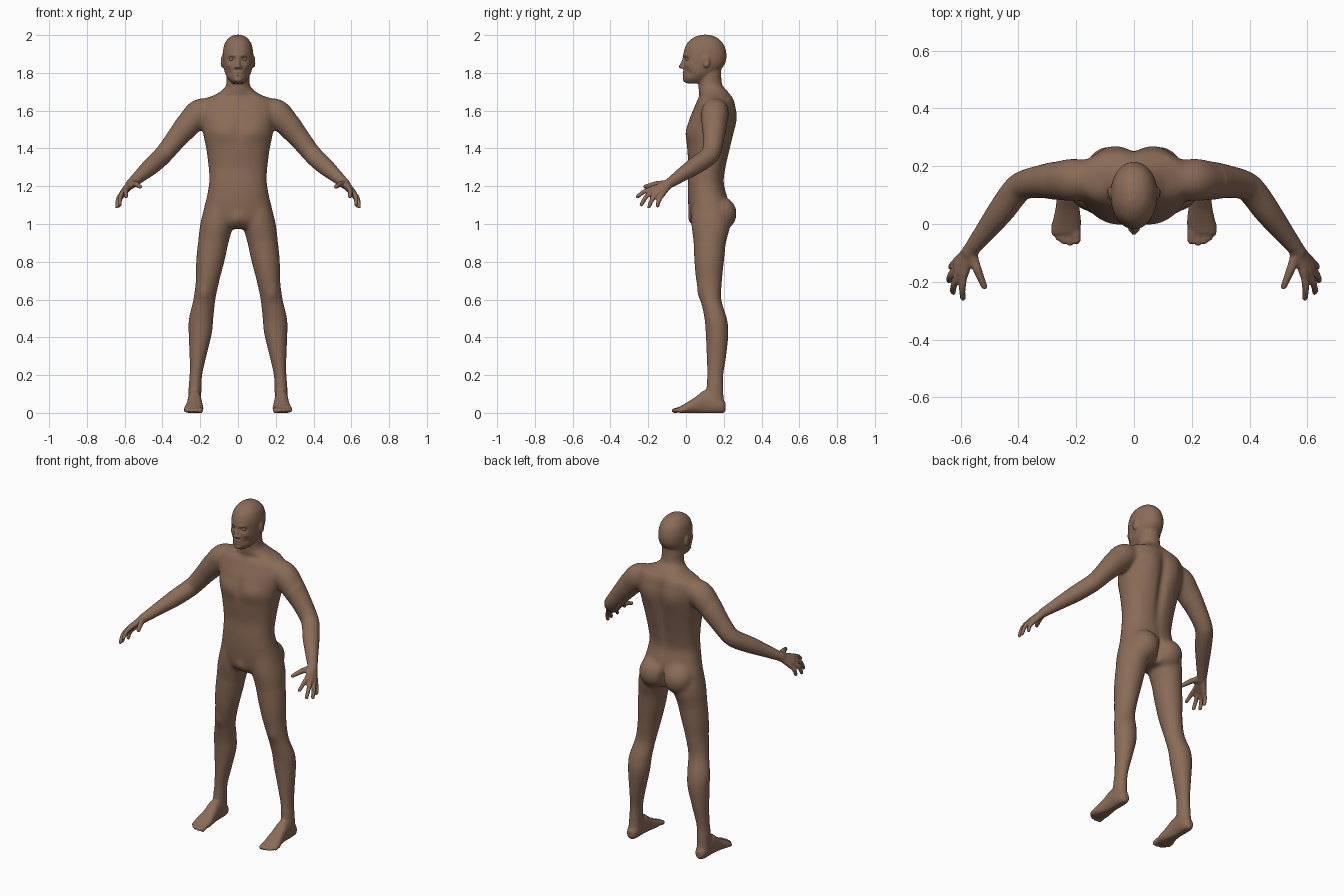
import bpy, bmesh, math
from mathutils import Vector, Matrix

bm = bmesh.new()


def spline(pts, n=6):
    """Catmull-Rom through rows of numbers."""
    out = []
    for i in range(len(pts) - 1):
        p0, p1, p2, p3 = (pts[max(i - 1, 0)], pts[i], pts[i + 1], pts[min(i + 2, len(pts) - 1)])
        for k in range(n):
            t = k / n
            out.append([0.5 * (2 * b + (c - a) * t + (2 * a - 5 * b + 4 * c - d) * t * t
                               + (3 * b - a - 3 * c + d) * t ** 3)
                        for a, b, c, d in zip(p0, p1, p2, p3)])
    return out + [list(pts[-1])]


def tube(pts, axes=None, power=2.0, sides=40, s=1):
    """Closed loft through (x, y, z, radius_u, radius_v) rings."""
    rows = spline([(p[0] * s, *p[1:]) for p in pts])
    rings = []
    for i, r in enumerate(rows):
        c = Vector(r[:3])
        if axes:
            u, v = axes
        else:
            t = Vector(rows[min(i + 1, len(rows) - 1)][:3]) - Vector(rows[max(i - 1, 0)][:3])
            u = t.cross(Vector((0.3, 0.2, 1))).normalized()
            v = t.cross(u).normalized()
        ring = []
        for k in range(sides):
            a = 2 * math.pi * k / sides
            ca, sa = math.cos(a), math.sin(a)
            ring.append(bm.verts.new(c + u * math.copysign(abs(ca) ** (2 / power), ca) * r[3]
                                     + v * math.copysign(abs(sa) ** (2 / power), sa) * r[4]))
        rings.append(ring)
    for a, b in zip(rings, rings[1:]):
        for k in range(sides):
            bm.faces.new((a[k], a[(k + 1) % sides], b[(k + 1) % sides], b[k]))
    bm.faces.new(rings[0][::-1])
    bm.faces.new(rings[-1])


def ball(c, r, s=1):
    m = Matrix.Translation((c[0] * s, c[1], c[2])) @ Matrix.Diagonal((*r, 1))
    bmesh.ops.create_uvsphere(bm, u_segments=24, v_segments=14, radius=1, matrix=m)


def digit(pts, s):
    """Round-ended finger or toe through (x, y, z, radius)."""
    tube([(*p, p[3]) for p in pts], sides=14, s=s)
    for p in (pts[0], pts[-1]):
        ball(p[:3], (p[3],) * 3, s)


def level(z, x, rx, front, back):
    return (x, (front + back) / 2, z, rx, (back - front) / 2)


X, Y, Z = Vector((1, 0, 0)), Vector((0, 1, 0)), Vector((0, 0, 1))

# Torso
tube([level(z, 0, rx, f, b) for z, rx, f, b in (
    (1.73, .06, .08, .195), (1.69, .11, .072, .232), (1.66, .18, .062, .25), (1.62, .20, .045, .257),
    (1.56, .198, .02, .26), (1.48, .185, .002, .25), (1.40, .168, .006, .235), (1.30, .155, .014, .212),
    (1.22, .152, .01, .202), (1.14, .166, .01, .22), (1.07, .182, .016, .24), (1.01, .17, .03, .22),
    (.975, .09, .06, .19))], (X, Y), 2.3, 56)

# Head and neck
tube([level(z, 0, rx, f, b) for z, rx, f, b in (
    (2.002, .012, .085, .12), (1.99, .042, .045, .158), (1.96, .068, .008, .193), (1.92, .079, -.01, .211),
    (1.88, .081, -.014, .214), (1.84, .078, -.013, .202), (1.80, .069, -.013, .165),
    (1.77, .053, -.012, .13), (1.745, .03, .002, .09))], (X, Y), 2.1, 48)
tube([level(z, 0, rx, f, b) for z, rx, f, b in (
    (1.86, .055, .08, .19), (1.80, .06, .068, .186), (1.74, .063, .066, .192),
    (1.70, .078, .068, .21), (1.65, .10, .07, .235))], (X, Y), 2.0, 40)

# Nose and lips
tube([(0, -.008, 1.88, .009, .009), (0, -.017, 1.855, .010, .010), (0, -.026, 1.835, .012, .011)], sides=16)
ball((0, -.027, 1.833), (.012, .012, .010))
ball((0, -.012, 1.802), (.022, .008, .006))
ball((0, -.011, 1.790), (.020, .008, .006))
ball((0, -.006, 1.765), (.022, .012, .014))

for s in (1, -1):
    # Ears, nostrils
    ball((.084, .108, 1.858), (.011, .018, .031), s)
    ball((.012, -.018, 1.830), (.009, .010, .008), s)

    # Buttocks
    ball((.082, .185, 1.055), (.086, .084, .09), s)

    # Legs
    tube([level(*r) for r in (
        (1.10, .095, .08, .03, .22), (1.0, .112, .088, .028, .235), (.9, .131, .081, .04, .212),
        (.8, .147, .074, .045, .2), (.7, .161, .062, .055, .19), (.6, .178, .058, .078, .187),
        (.5, .195, .064, .098, .216), (.42, .2, .061, .105, .224), (.3, .212, .044, .11, .212),
        (.2, .223, .033, .113, .197), (.12, .228, .035, .108, .197), (.04, .23, .034, .12, .203))],
        (X, Y), 2.0, 40, s)

    # Feet and toes
    tube([(.23, .21, .03, .016, .02), (.23, .195, .035, .029, .036), (.23, .16, .045, .036, .048),
          (.23, .10, .058, .037, .062), (.23, .05, .040, .042, .044), (.233, 0, .024, .050, .028),
          (.237, -.035, .016, .046, .017)], (X, Z), 2.3, 32, s)
    for x, y, r in ((.199, -.057, .0145), (.222, -.066, .0115), (.243, -.061, .011),
                    (.261, -.049, .0105), (.276, -.032, .0105)):
        digit([(.23 + (x - .23) * .8, .01, .02, r), (x, y + .03, .019, r), (x, y, .012, r)], s)

    # Arms
    tube([(*p, p[3]) for p in (
        (.13, .155, 1.61, .055), (.20, .153, 1.59, .074), (.26, .15, 1.53, .068), (.32, .147, 1.46, .057),
        (.38, .135, 1.385, .050), (.412, .11, 1.35, .049), (.46, .045, 1.306, .046),
        (.51, -.02, 1.262, .037), (.553, -.075, 1.224, .029), (.575, -.105, 1.205, .027))], s=s)

    # Palms and fingers: knuckle, middle joint, tip
    wrist = (.565, -.085, 1.216)
    for knuckle, mid, tip in (
            ((.588, -.175, 1.188), (.594, -.22, 1.172), (.592, -.256, 1.145)),
            ((.604, -.165, 1.178), (.622, -.208, 1.148), (.626, -.236, 1.102)),
            ((.613, -.148, 1.165), (.634, -.178, 1.132), (.640, -.196, 1.091)),
            ((.611, -.128, 1.153), (.629, -.143, 1.125), (.632, -.151, 1.096))):
        digit([(*wrist, .022), (*knuckle, .0155)], s)
        digit([(*knuckle, .0135), (*mid, .0125), (*tip, .0105)], s)
    digit([(.562, -.10, 1.21, .021), (.543, -.155, 1.212, .016), (.518, -.216, 1.197, .0115)], s)

# Fuse the parts into one skin
bmesh.ops.recalc_face_normals(bm, faces=bm.faces)
raw = bpy.data.meshes.new("body_parts")
bm.to_mesh(raw)
bm.free()
body = bpy.data.objects.new("body", raw)
bpy.context.collection.objects.link(body)
mod = body.modifiers.new("fuse", 'REMESH')
mod.mode = 'VOXEL'
mod.voxel_size = 0.006
dg = bpy.context.evaluated_depsgraph_get()
skin = bpy.data.meshes.new_from_object(body.evaluated_get(dg))
body.modifiers.clear()
body.data = skin

# Blend the joints: centre, radius, passes
bm = bmesh.new()
bm.from_mesh(skin)
for c, r, passes in (((.19, .15, 1.58), .13, 30), ((.08, .15, 1.69), .09, 25), ((.1, .14, 1.02), .17, 22),
                     ((.228, .13, .09), .07, 10), ((.575, -.11, 1.2), .055, 6), ((0, .12, 1.78), .05, 5)):
    c = Vector(c)
    zone = [v for v in bm.verts if (Vector((abs(v.co.x), v.co.y, v.co.z)) - c).length < r]
    for _ in range(passes):
        bmesh.ops.smooth_vert(bm, verts=zone, factor=0.5, use_axis_x=True, use_axis_y=True, use_axis_z=True)
for _ in range(2):
    bmesh.ops.smooth_vert(bm, verts=bm.verts, factor=0.5, use_axis_x=True, use_axis_y=True, use_axis_z=True)

# Soft mirrored dabs: centre, reach, shift
dabs = (
    ((0, .25, 1.42), (.028, .07, .2), (0, -.018, 0)),           # spine furrow
    ((.085, .26, 1.56), (.06, .07, .09), (0, .014, 0)),         # shoulder blades
    ((0, .24, 1.04), (.014, .08, .06), (0, -.03, 0)),           # cleft
    ((.085, .01, 1.49), (.065, .06, .05), (0, -.009, 0)),       # chest
    ((0, 0, 1.5), (.02, .05, .07), (0, .006, 0)),               # breastbone
    ((.06, .07, 1.675), (.04, .04, .018), (0, .008, 0)),        # collar hollow
    ((0, .02, 1.02), (.035, .05, .04), (0, -.012, 0)),          # groin
    ((.18, .075, .63), (.03, .03, .04), (0, -.008, 0)),         # kneecaps
    ((.034, -.008, 1.874), (.019, .03, .012), (0, .013, 0)),    # eye sockets
    ((.03, -.012, 1.893), (.026, .03, .008), (0, -.005, 0)),    # brows
    ((.05, 0, 1.84), (.018, .03, .014), (.002, -.004, 0)),      # cheekbones
    ((.05, .01, 1.80), (.016, .03, .02), (-.004, .005, 0)),     # cheeks
    ((0, -.018, 1.796), (.022, .012, .004), (0, .005, 0)),      # mouth line
    ((.096, .106, 1.862), (.008, .009, .016), (-.008, 0, 0)),   # ear hollows
)
for v in bm.verts:
    x, y, z = v.co
    side = -1 if x < 0 else 1
    x = abs(x)
    for c, r, d in dabs:
        q = ((x - c[0]) / r[0]) ** 2 + ((y - c[1]) / r[1]) ** 2 + ((z - c[2]) / r[2]) ** 2
        if q < 8:
            w = math.exp(-q)
            v.co += Vector((d[0] * side, d[1], d[2])) * w
    v.co.z = max(v.co.z, 0)
bm.to_mesh(skin)
bm.free()

# Eyes
for name, s in (("left_eye", 1), ("right_eye", -1)):
    bpy.ops.mesh.primitive_uv_sphere_add(segments=24, ring_count=14, radius=.0125,
                                         location=(.034 * s, .0105, 1.874))
    bpy.context.object.name = name

# Skin colour and smooth shading
mat = bpy.data.materials.new("brown_skin")
mat.diffuse_color = (.26, .15, .097, 1)
for o in bpy.context.collection.objects:
    o.data.materials.clear()
    o.data.materials.append(mat)
    for p in o.data.polygons:
        p.use_smooth = True
